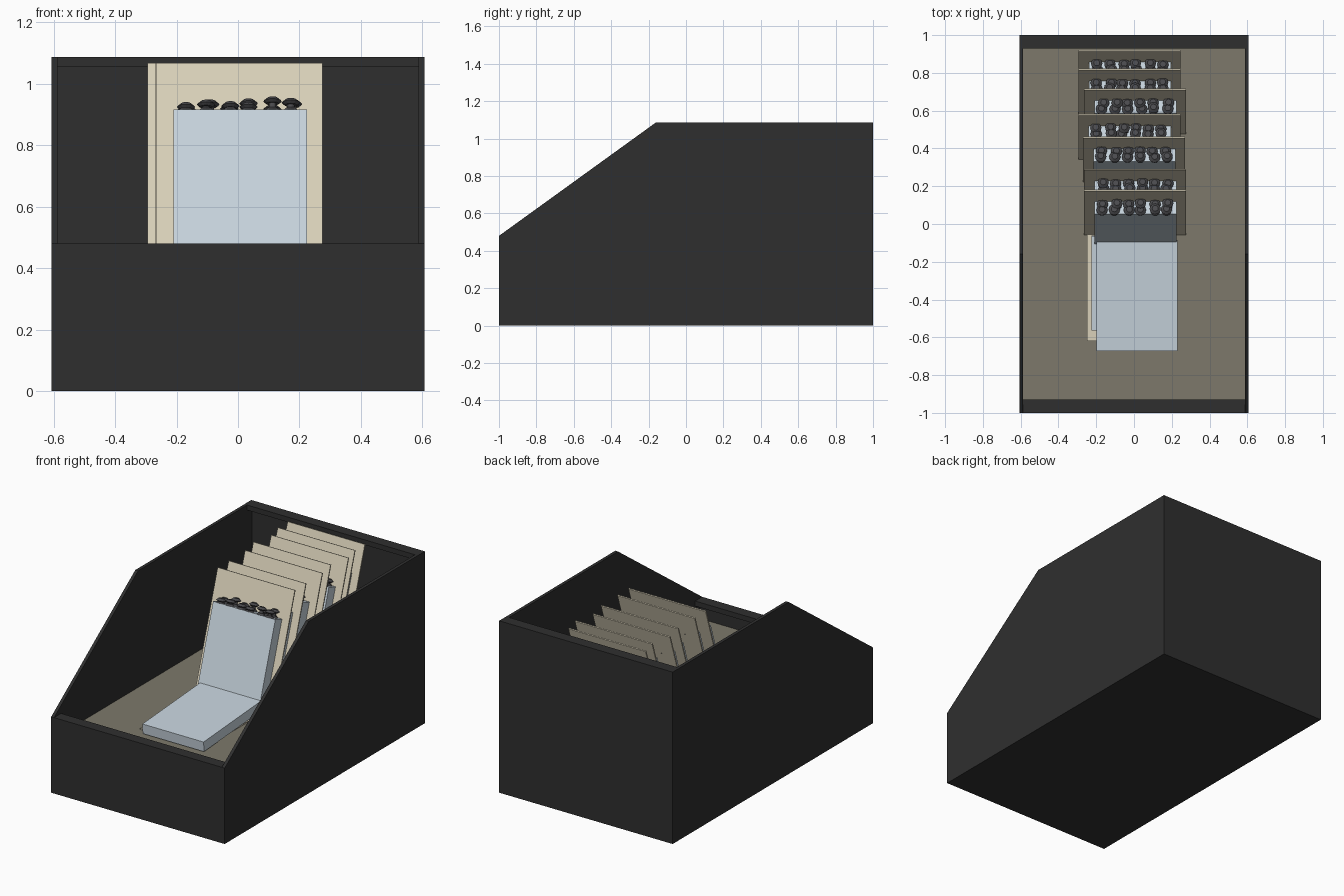
import bpy, bmesh, math, random
from mathutils import Matrix, Vector

random.seed(4)
cube = bpy.data.objects.get("Cube")
if cube:
    bpy.data.objects.remove(cube, do_unlink=True)


def material(name, rgb):
    m = bpy.data.materials.new(name)
    m.use_nodes = True
    colour = (*rgb, 1)
    m.diffuse_color = colour
    m.node_tree.nodes["Principled BSDF"].inputs["Base Color"].default_value = colour
    return m


charcoal = material("charcoal", (0.028, 0.028, 0.028))
olive = material("olive_floor", (0.205, 0.191, 0.147))
tan = material("tan_card", (0.70, 0.64, 0.49))
blue = material("pale_blue", (0.57, 0.655, 0.72))
grey = material("knob_grey", (0.07, 0.07, 0.076))


def finish(name, bm, mat, matrix=None):
    bmesh.ops.recalc_face_normals(bm, faces=bm.faces)
    mesh = bpy.data.meshes.new(name)
    bm.to_mesh(mesh)
    bm.free()
    mesh.materials.append(mat)
    ob = bpy.data.objects.new(name, mesh)
    bpy.context.collection.objects.link(ob)
    if matrix:
        ob.matrix_world = matrix
    return ob


def block(name, lo, hi, mat, matrix=None):
    lo, hi = Vector(lo), Vector(hi)
    bm = bmesh.new()
    bmesh.ops.create_cube(bm, size=1)
    bmesh.ops.scale(bm, vec=hi - lo, verts=bm.verts)
    bmesh.ops.translate(bm, vec=(lo + hi) / 2, verts=bm.verts)
    return finish(name, bm, mat, matrix)


def disc(bm, centre, r_low, r_top, z0, z1):
    bmesh.ops.create_cone(bm, cap_ends=True, segments=12, radius1=r_low,
                          radius2=r_top, depth=z1 - z0,
                          matrix=Matrix.Translation((*centre, (z0 + z1) / 2)))


# Outer bin: slanted side panels, end walls with thick lips, base
W, T, TOP, FRONT, FLOOR = 0.607, 0.02, 1.087, 0.48, 0.35
profile = [(-1, 0), (1, 0), (1, TOP), (-0.16, TOP), (-1, FRONT)]
for side, label in ((1, "left"), (-1, "right")):
    bm = bmesh.new()
    face = bm.faces.new([bm.verts.new((side * W, y, z)) for y, z in profile])
    ext = bmesh.ops.extrude_face_region(bm, geom=[face])
    moved = [v for v in ext["geom"] if isinstance(v, bmesh.types.BMVert)]
    bmesh.ops.translate(bm, vec=(-side * T, 0, 0), verts=moved)
    finish(label + "_side_panel", bm, charcoal)

inner = W - T
for s, label, height in ((-1, "front", FRONT), (1, "back", TOP)):
    for part, depth, z0 in (("wall", T, 0), ("lip", 0.07, height - 0.032)):
        ys = sorted((s, s * (1 - depth)))
        block(f"{label}_{part}", (-inner, ys[0], z0), (inner, ys[1], height), charcoal)
block("base", (-inner, -1 + T, 0), (inner, 1 - T, 0.02), charcoal)
block("raised_floor", (-inner, -1 + T, FLOOR - 0.02), (inner, 1 - T, FLOOR), olive)

# Leaning packs: backing card, pale box and a row of paired knobs
LEAN = math.radians(18)
BOX_H = 0.569
packs = [(0.185, 0), (0.295, 0), (0.465, -0.004), (0.585, -0.03),
         (0.72, 0), (0.825, -0.028), (0.924, -0.028)]
for n, (top_y, x) in enumerate(packs, 1):
    frame = Matrix.Translation((x, top_y - 0.235, FLOOR)) @ Matrix.Rotation(-LEAN, 4, "X")
    block(f"backing_card_{n}", (-0.265, -0.008, 0), (0.275, 0, 0.752), tan, frame)
    block(f"pack_box_{n}", (-0.21, -0.078, 0), (0.225, -0.008, BOX_H), blue, frame)
    bm = bmesh.new()
    for i in range(6):
        kx = -0.165 + i * 0.068
        for y in (-0.06, -0.028):
            c = (kx + random.uniform(-0.008, 0.008), y)
            h = BOX_H + random.uniform(0.012, 0.04)
            disc(bm, c, 0.026, 0.018, BOX_H, BOX_H + 0.01)
            disc(bm, c, 0.012, 0.012, BOX_H, h)
            disc(bm, c, 0.02, 0.03, h - 0.008, h)
            disc(bm, c, 0.03, 0.016, h, h + 0.012)
    finish(f"knobs_{n}", bm, grey, frame)

# Pack lying flat in front, on top of a second box and a card
tilt = Matrix.Rotation(math.radians(4), 4, "X")
block("flat_card", (-0.25, -0.62, FLOOR + 0.001), (0.2, -0.03, FLOOR + 0.008), tan)
block("lower_flat_box", (-0.225, 0, 0), (0.18, 0.5, 0.04), blue,
      Matrix.Translation((0, -0.56, FLOOR + 0.006)) @ tilt)
block("upper_flat_box", (-0.198, 0, 0), (0.23, 0.585, 0.063), blue,
      Matrix.Translation((0, -0.668, FLOOR + 0.006)) @ tilt)
